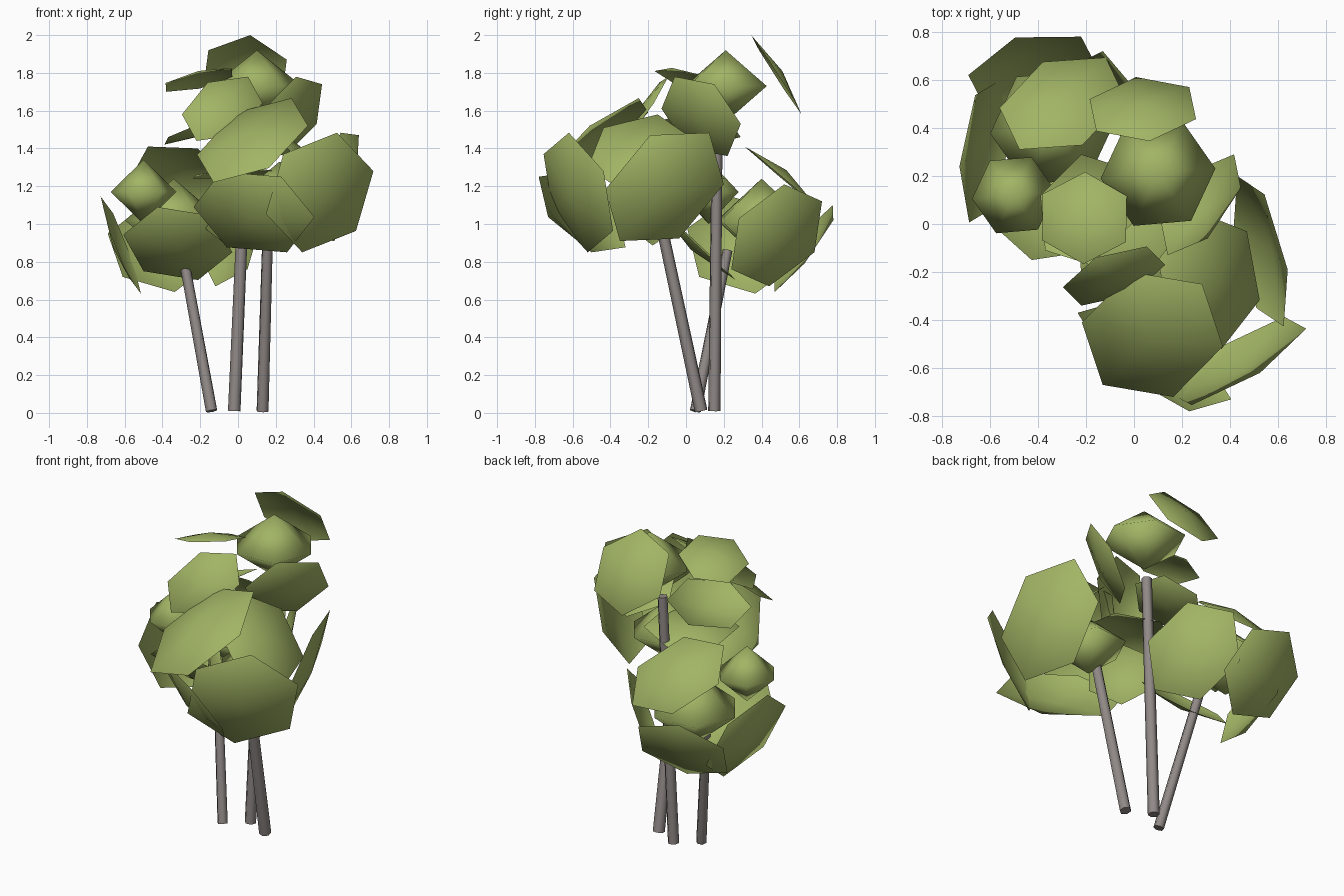
import bpy
import bmesh
import math
from mathutils import Vector, Matrix

default = bpy.data.objects.get("Cube")
if default:
    bpy.data.objects.remove(default, do_unlink=True)


def make_material(name, colour):
    mat = bpy.data.materials.new(name)
    mat.use_nodes = True
    mat.diffuse_color = colour
    mat.node_tree.nodes["Principled BSDF"].inputs["Base Color"].default_value = colour
    return mat


leaf_green = make_material("leaf green", (0.36, 0.46, 0.13, 1))
bark_grey = make_material("bark grey", (0.28, 0.25, 0.24, 1))


def finish(name, bm, mat):
    """Turn a bmesh into a named, single coloured object, smooth except on caps."""
    mesh = bpy.data.meshes.new(name)
    for face in bm.faces:
        face.smooth = len(face.verts) < 6
    bm.to_mesh(mesh)
    bm.free()
    mesh.materials.append(mat)
    obj = bpy.data.objects.new(name, mesh)
    bpy.context.scene.collection.objects.link(obj)
    return obj


def trunk(name, base, top, radius=0.034):
    """Straight six-sided stem between two points."""
    base, top = Vector(base), Vector(top)
    axis = top - base
    turn = axis.to_track_quat("Z", "Y").to_matrix().to_4x4()
    bm = bmesh.new()
    bmesh.ops.create_cone(bm, cap_ends=True, segments=6, radius1=radius,
                          radius2=radius * 0.88, depth=axis.length,
                          matrix=Matrix.Translation((base + top) / 2) @ turn)
    finish(name, bm, bark_grey)


def leaf(name, corners, heart, bulge=0.15, spread=0.7):
    """Shallow domed hexagon from three alternate corners, bulging off the heart."""
    a, b, c = (Vector(p) for p in corners)
    mid = (a + b + c) / 3
    normal = (b - a).cross(c - a).normalized()
    if normal.dot(mid - heart) < 0:
        b, c, normal = c, b, -normal
    rim = [a, 2 * mid - c, b, 2 * mid - a, c, 2 * mid - b]
    bm = bmesh.new()
    tip = bm.verts.new(mid + normal * (a - mid).length * bulge)
    ring = [bm.verts.new(p) for p in rim]
    for i in range(6):
        bm.faces.new((tip, ring[i], ring[(i + 1) % 6]))
    obj = finish(name, bm, leaf_green)
    # Fan the normals out so the leaf shades like a rounded tuft
    fan = [normal] + [(normal + (p - mid).normalized() * spread).normalized() for p in rim]
    obj.data.normals_split_custom_set_from_vertices(fan)


def core(name, centre, radius, height):
    """Six-sided double pyramid inside a clump."""
    bm = bmesh.new()
    bmesh.ops.create_uvsphere(
        bm, u_segments=6, v_segments=2, radius=1,
        matrix=Matrix.Translation(centre)
        @ Matrix.Rotation(math.radians(-25), 4, "Z")
        @ Matrix.Diagonal((radius, radius, height, 1)))
    finish(name, bm, leaf_green)


def clump(name, heart, leaves):
    for part, corners in leaves.items():
        leaf(name + "_" + part, corners, Vector(heart))


# Three leaning stems
trunk("front_trunk", (0.13, 0.08, 0.01), (0.16, -0.14, 1.04))
trunk("tall_trunk", (-0.02, 0.15, 0.01), (0.045, 0.165, 1.52))
trunk("side_trunk", (-0.14, 0.05, 0.01), (-0.295, 0.22, 0.86), 0.031)

# Solid hearts of the clumps
core("front_clump_core", (0.22, -0.14, 1.15), 0.22, 0.18)
core("top_clump_core", (0.1, 0.21, 1.73), 0.24, 0.19)
core("side_clump_core", (-0.34, 0.4, 1.02), 0.26, 0.22)
core("side_clump_small_core", (-0.5, 0.12, 1.17), 0.175, 0.17)

# Front clump
clump("front_clump", (0.2, -0.3, 1.15), {
    "corner_leaf": ((0.717, -0.436, 1.28), (0.24, -0.754, 1.37), (0.34, -0.52, 0.85)),
    "outer_leaf": ((0.43, 0.2, 1.21), (0.64, -0.19, 1.47), (0.51, -0.35, 0.91)),
    "lower_leaf": ((-0.235, -0.37, 1.09), (0.23, -0.78, 1.25), (0.26, -0.5, 0.85)),
    "upper_leaf": ((-0.01, -0.2, 1.59), (0.37, -0.51, 1.52), (-0.13, -0.67, 1.22)),
    "shoulder_leaf": ((0.47, -0.03, 1.23), (0.365, -0.52, 1.3), (0.1, -0.15, 1.58)),
    "back_leaf": ((0.22, 0.1, 1.26), (-0.24, 0.06, 1.24), (0.02, -0.32, 1.28)),
    "inner_leaf": ((-0.03, -0.15, 1.26), (0.08, -0.3, 0.98), (-0.18, -0.04, 0.98)),
})

# Top clump
clump("top_clump", (0.02, 0.18, 1.62), {
    "front_leaf": ((-0.16, -0.14, 1.75), (0.13, -0.17, 1.64), (-0.22, -0.34, 1.44)),
    "crown_leaf": ((0.065, 0.345, 2.0), (0.23, 0.57, 1.66), (-0.185, 0.52, 1.71)),
    "outer_leaf": ((0.445, 0.15, 1.74), (0.25, 0.22, 1.36), (0.14, -0.13, 1.61)),
    "flat_leaf": ((-0.38, 0.125, 1.7), (-0.21, -0.167, 1.81), (-0.03, 0.117, 1.78)),
    "inner_leaf": ((-0.39, 0.12, 1.42), (-0.03, 0.23, 1.54), (-0.18, -0.17, 1.54)),
})

# Side clump
clump("side_clump", (-0.4, 0.36, 1.02), {
    "upper_leaf": ((-0.477, 0.31, 1.41), (-0.035, 0.52, 1.24), (-0.38, 0.675, 1.1)),
    "front_leaf": ((-0.426, -0.15, 1.09), (-0.03, 0.1, 0.85), (-0.5, 0.22, 0.75)),
    "outer_leaf": ((-0.727, 0.24, 1.145), (-0.58, 0.07, 0.72), (-0.555, 0.6, 0.8)),
    "inner_leaf": ((0.13, 0.28, 1.03), (-0.13, 0.72, 1.12), (-0.12, 0.44, 0.67)),
    "back_leaf": ((-0.22, 0.78, 1.02), (-0.69, 0.62, 0.95), (-0.335, 0.47, 0.64)),
})
